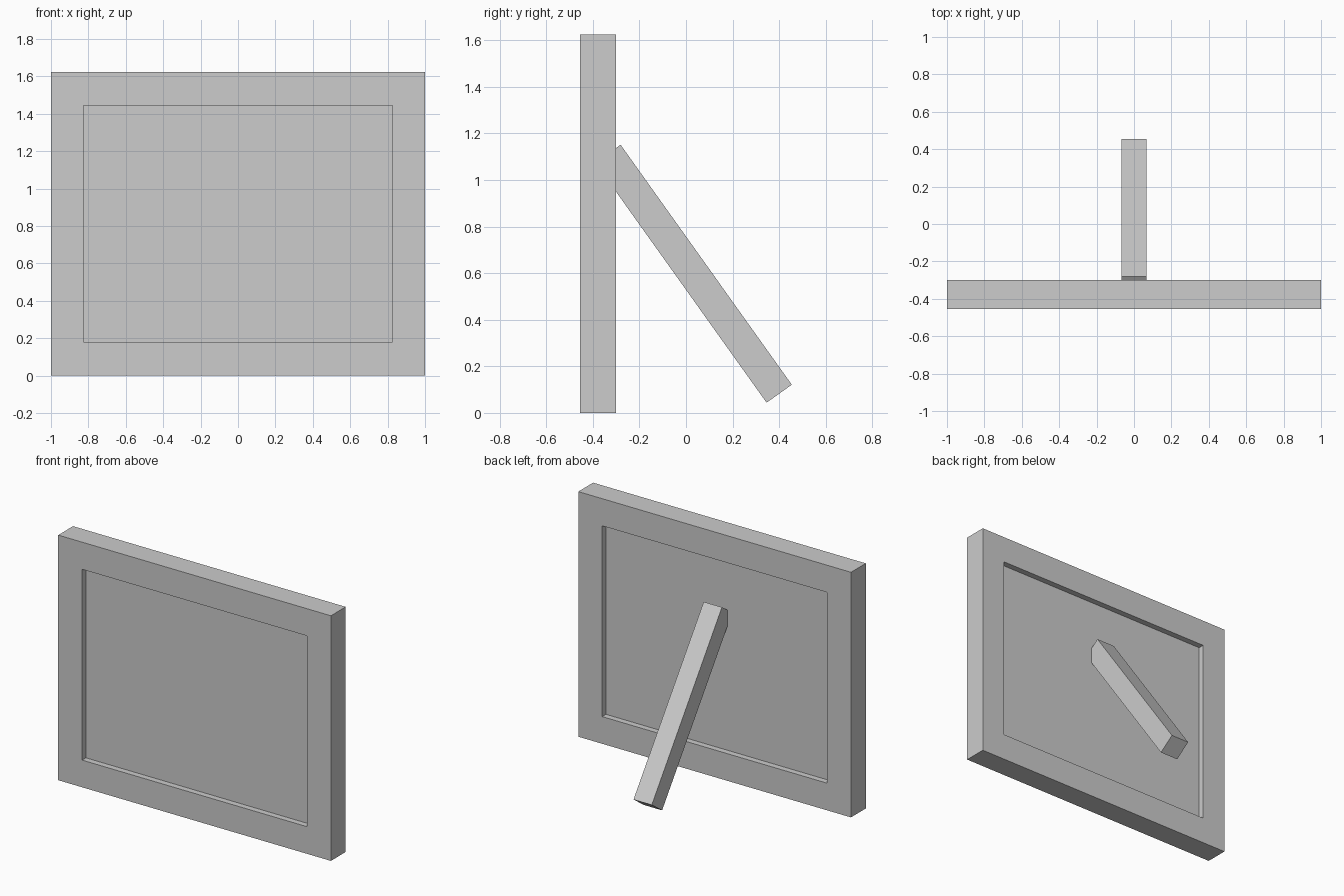
import bpy
from math import atan2
from mathutils import Vector

cube = bpy.data.objects.get("Cube")
if cube:
    bpy.data.objects.remove(cube, do_unlink=True)

grey = bpy.data.materials.new("light grey")
grey.use_nodes = True
colour = (0.604, 0.604, 0.604, 1)
grey.diffuse_color = colour
grey.node_tree.nodes["Principled BSDF"].inputs["Base Color"].default_value = colour


def box(name, centre, size, tilt=0.0):
    """Box of the given full size, turned about the x axis by tilt."""
    bpy.ops.mesh.primitive_cube_add(size=1, location=centre, rotation=(tilt, 0, 0))
    obj = bpy.context.object
    obj.name = name
    obj.scale = size
    obj.data.materials.append(grey)
    return obj


HEIGHT = 1.625
FRONT, BACK = -0.455, -0.30
HALF_W, BOTTOM, TOP = 0.825, 0.18, 1.445
mid_y = (FRONT + BACK) / 2


# Frame border: one solid ring between the outer and inner rectangles
def rectangle(half, low, high):
    return [(-half, low), (half, low), (half, high), (-half, high)]


outline = rectangle(1, 0, HEIGHT) + rectangle(HALF_W, BOTTOM, TOP)
verts = [(x, y, z) for y in (FRONT, BACK) for x, z in outline]
faces = []
for i in range(4):
    j = (i + 1) % 4
    faces += [(i, j, j + 4, i + 4),                  # front
              (i + 8, i + 12, j + 12, j + 8),        # back
              (i, i + 8, j + 8, j),                  # outer side
              (i + 4, j + 4, j + 12, i + 12)]        # inner side
mesh = bpy.data.meshes.new("frame_border")
mesh.from_pydata(verts, [], faces)
mesh.materials.append(grey)
frame = bpy.data.objects.new("frame_border", mesh)
bpy.context.collection.objects.link(frame)

# Panel recessed from both faces
box("panel", (0, mid_y, (BOTTOM + TOP) / 2),
    (2 * HALF_W, BACK - FRONT - 0.08, TOP - BOTTOM))

# Slanted support leg, its upper end sunk into the panel
foot = Vector((0, 0.40, 0.0825))
head = Vector((0, -0.335, 1.1125))
along = head - foot
box("support_leg", (foot + head) / 2, (0.134, 0.133, along.length),
    atan2(-along.y, along.z))
